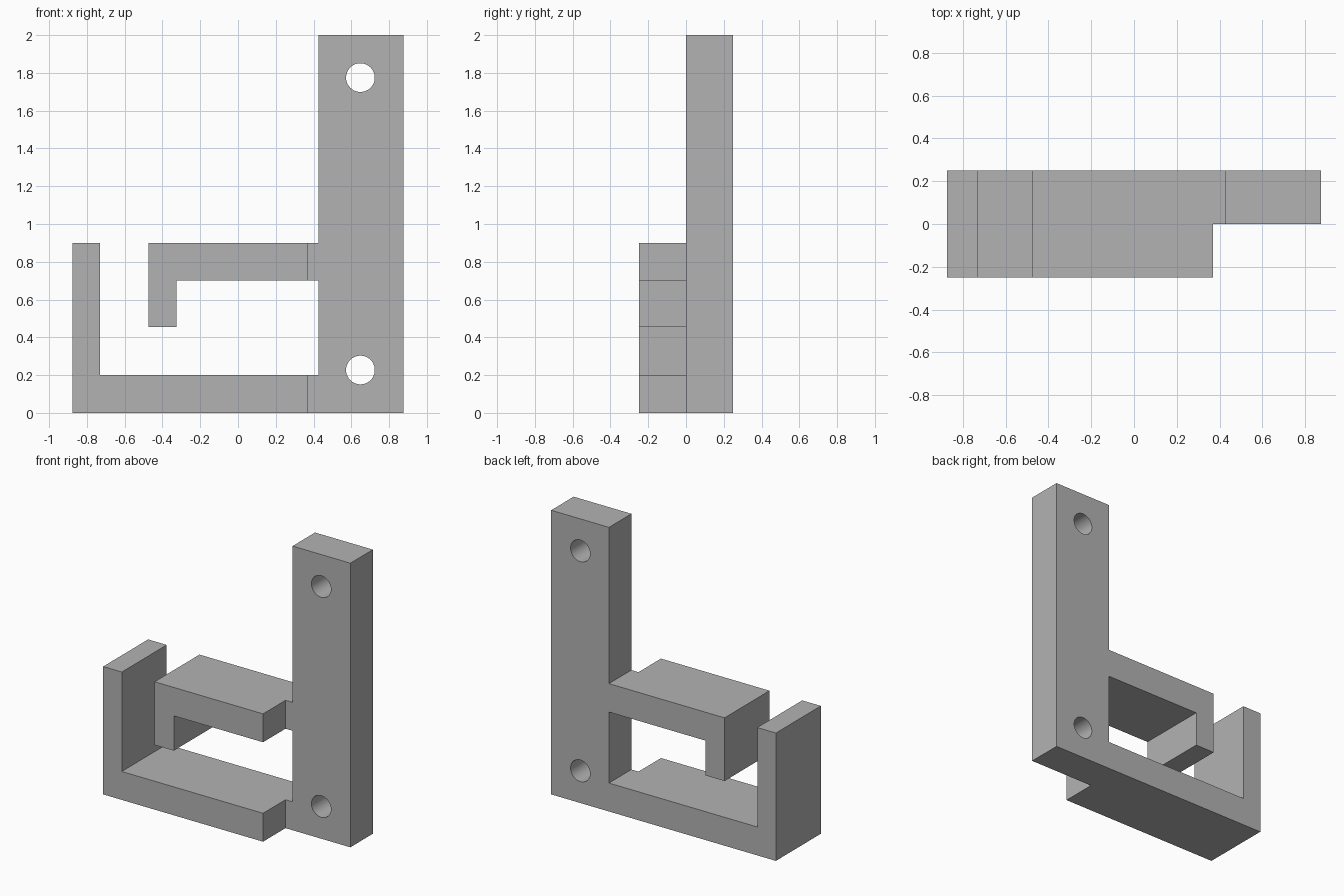
import bpy
import bmesh
from math import radians
from mathutils import Matrix

cube = bpy.data.objects.get("Cube")
if cube:
    bpy.data.objects.remove(cube, do_unlink=True)

HALF_X, HALF_Y = 0.875, 0.25
PLATE_X = 0.425      # inner edge of the mounting plate
ARM_END = 0.37       # end of the deep part of the arms

grey = bpy.data.materials.new("plain_grey")
grey.use_nodes = True
colour = (0.45, 0.45, 0.45, 1)
grey.diffuse_color = colour
grey.node_tree.nodes["Principled BSDF"].inputs["Base Color"].default_value = colour


def make_object(name, bm):
    bmesh.ops.recalc_face_normals(bm, faces=bm.faces)
    mesh = bpy.data.meshes.new(name)
    bm.to_mesh(mesh)
    bm.free()
    mesh.materials.append(grey)
    obj = bpy.data.objects.new(name, mesh)
    bpy.context.collection.objects.link(obj)
    return obj


def extrude_outline(name, points, y0, y1):
    bm = bmesh.new()
    face = bm.faces.new([bm.verts.new((x, y0, z)) for x, z in points])
    result = bmesh.ops.extrude_face_region(bm, geom=[face])
    verts = [v for v in result["geom"] if isinstance(v, bmesh.types.BMVert)]
    bmesh.ops.translate(bm, verts=verts, vec=(0, y1 - y0, 0))
    return make_object(name, bm)


def cylinder_along_y(name, x, z, radius):
    bm = bmesh.new()
    bmesh.ops.create_cone(bm, cap_ends=True, segments=48, radius1=radius,
                          radius2=radius, depth=1,
                          matrix=Matrix.Translation((x, 0, z)) @ Matrix.Rotation(radians(90), 4, "X"))
    return make_object(name, bm)


def cut(target, cutter):
    cutter.hide_render = True
    mod = target.modifiers.new(cutter.name, "BOOLEAN")
    mod.operation = "DIFFERENCE"
    mod.solver = "EXACT"
    mod.object = cutter
    bpy.context.view_layer.objects.active = target
    bpy.ops.object.modifier_apply(modifier=mod.name)
    bpy.data.objects.remove(cutter, do_unlink=True)


# Bracket: lower arm with upright lip, plate, upper arm with downturned lip
bracket = extrude_outline("hook_bracket", [
    (-HALF_X, 0), (HALF_X, 0), (HALF_X, 2), (PLATE_X, 2),
    (PLATE_X, 0.9), (-0.475, 0.9), (-0.475, 0.455), (-0.325, 0.455),
    (-0.325, 0.7), (PLATE_X, 0.7), (PLATE_X, 0.2), (-0.73, 0.2),
    (-0.73, 0.9), (-HALF_X, 0.9)], -HALF_Y, HALF_Y)

# Thin the plate and the arm roots to half depth at the front
cut(bracket, extrude_outline("front_relief", [
    (ARM_END, -1), (1, -1), (1, 3), (ARM_END, 3)], -1, 0))

# Screw holes
for z in (0.227, 1.775):
    cut(bracket, cylinder_along_y("screw_hole", 0.648, z, 0.076))

# Smooth hole walls, sharp edges elsewhere
bpy.ops.object.select_all(action="DESELECT")
bracket.select_set(True)
bpy.context.view_layer.objects.active = bracket
bpy.ops.object.shade_smooth_by_angle(angle=radians(30))
